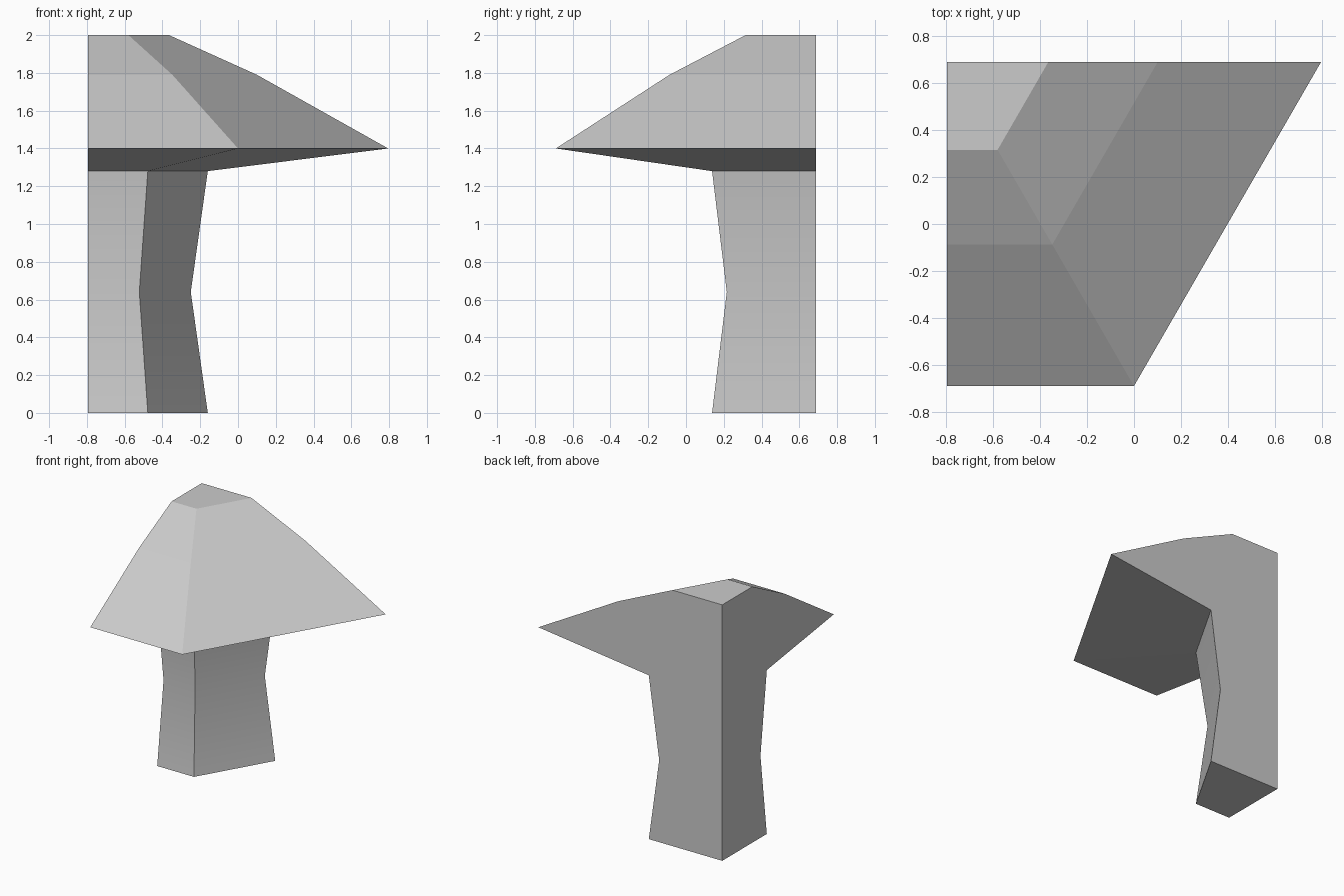
import bpy
import bmesh
from math import radians, sin, cos

cube = bpy.data.objects.get("Cube")
if cube:
    bpy.data.objects.remove(cube, do_unlink=True)

# Single plain grey for the whole model
grey = bpy.data.materials.new("plain_grey")
grey.use_nodes = True
colour = (0.6, 0.6, 0.6, 1)
grey.diffuse_color = colour
grey.node_tree.nodes["Principled BSDF"].inputs["Base Color"].default_value = colour

AXIS_X, AXIS_Y = -0.795, 0.688


def section(bm, radius, z):
    """Quarter of a hexagon around the vertical axis, anticlockwise."""
    h = radius * sin(radians(60))
    w = radius * cos(radians(60))
    offsets = [(0, 0), (0, -h), (w, -h), (radius, 0)]
    return [bm.verts.new((AXIS_X + x, AXIS_Y + y, z)) for x, y in offsets]


def quarter_solid(name, profile, bottom=False, top=False):
    """Stack quarter sections given as (radius, height) and skin them."""
    bm = bmesh.new()
    rings = [section(bm, r, z) for r, z in profile]
    for low, high in zip(rings, rings[1:]):
        for i in range(4):
            j = (i + 1) % 4
            bm.faces.new((low[i], low[j], high[j], high[i]))
    if bottom:
        bm.faces.new(rings[0][::-1])
    if top:
        bm.faces.new(rings[-1])
    mesh = bpy.data.meshes.new(name)
    bm.to_mesh(mesh)
    bm.free()
    mesh.materials.append(grey)
    obj = bpy.data.objects.new(name, mesh)
    bpy.context.collection.objects.link(obj)
    return obj


# Stem with a narrow waist; its open top meets the open base of the cap
stem = quarter_solid("stem", [(0.635, 0), (0.545, 0.64), (0.635, 1.28)], bottom=True)

# Faceted cap: sloping underside, two roof slopes and a flat crown
cap = quarter_solid("cap", [(0.635, 1.28), (1.59, 1.4), (0.895, 1.79), (0.43, 2)], top=True)

# Soft waist on the stem, sharp corners kept
bpy.ops.object.select_all(action="DESELECT")
stem.select_set(True)
bpy.context.view_layer.objects.active = stem
bpy.ops.object.shade_smooth_by_angle(angle=radians(30))
